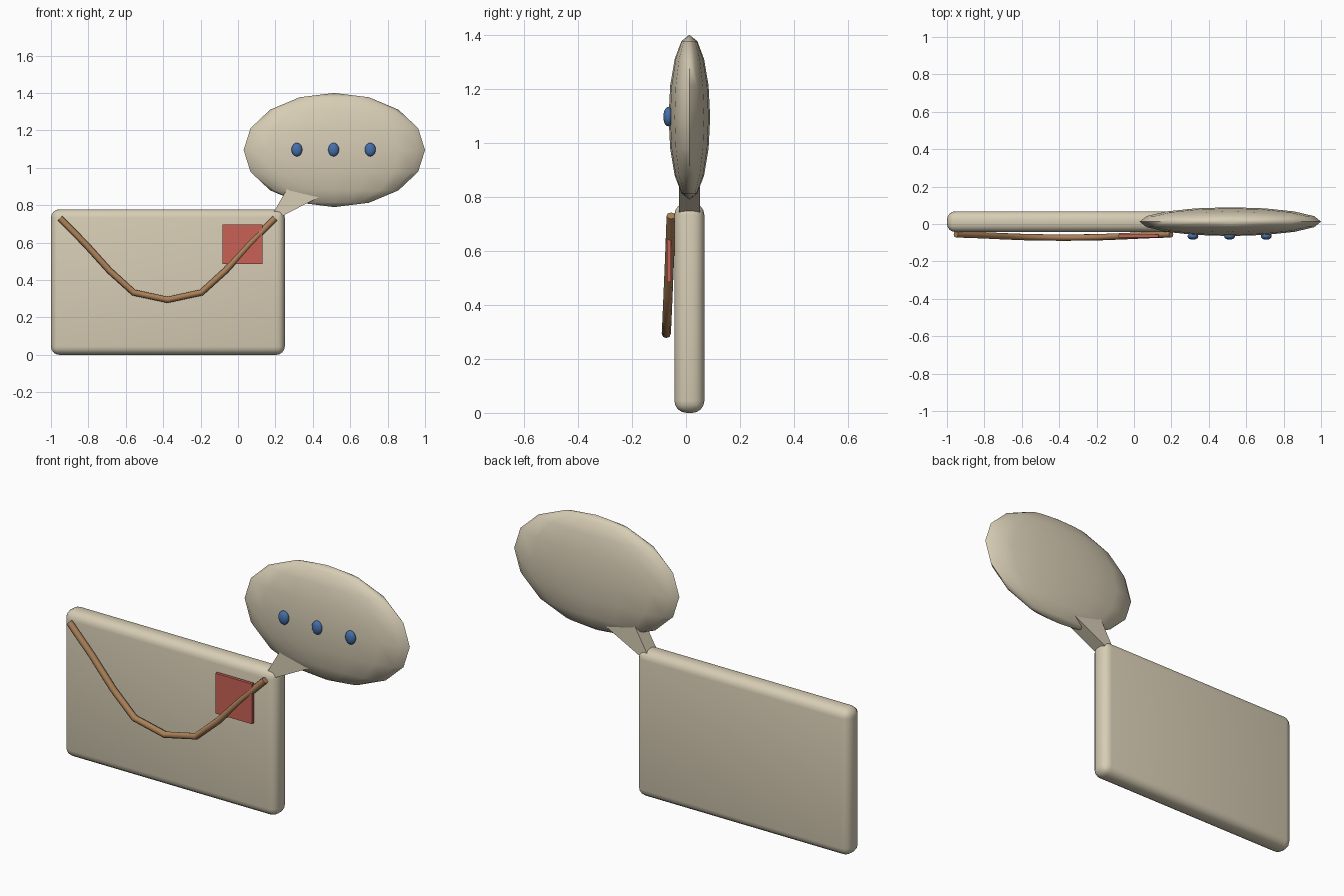
import bpy
import bmesh
from mathutils import Vector

if "Cube" in bpy.data.objects:
    bpy.data.objects.remove(bpy.data.objects["Cube"])


def material(name, rgb):
    m = bpy.data.materials.new(name)
    m.diffuse_color = (*rgb, 1)
    m.use_nodes = True
    m.node_tree.nodes["Principled BSDF"].inputs["Base Color"].default_value = m.diffuse_color
    return m


BEIGE = material("beige", (0.68, 0.61, 0.46))
BROWN = material("rope brown", (0.41, 0.22, 0.10))
RED = material("patch red", (0.58, 0.12, 0.09))
BLUE = material("dot blue", (0.06, 0.16, 0.40))


def finish(name, mat, angle=None):
    ob = bpy.context.object
    ob.name = name
    ob.data.materials.append(mat)
    if angle:
        bpy.ops.object.shade_smooth_by_angle(angle=angle)
    return ob


def box(name, lo, hi, mat, bevel=0):
    lo, hi = Vector(lo), Vector(hi)
    bpy.ops.mesh.primitive_cube_add(size=1, location=(lo + hi) / 2)
    ob = bpy.context.object
    ob.scale = hi - lo
    bpy.ops.object.transform_apply(location=False, rotation=False)
    if bevel:
        mod = ob.modifiers.new("rounded edges", "BEVEL")
        mod.width, mod.segments = bevel, 4
        bpy.ops.object.modifier_apply(modifier=mod.name)
    return finish(name, mat, 0.6 if bevel else None)


def ellipsoid(name, centre, radii, mat, segments, rings):
    bpy.ops.mesh.primitive_uv_sphere_add(segments=segments, ring_count=rings, radius=1, location=centre)
    bpy.context.object.scale = radii
    bpy.ops.object.transform_apply(location=False, rotation=False)
    return finish(name, mat, 1.0)


# Rounded slab and the raised square patch on its front
box("slab", (-1, -0.043, 0), (0.25, 0.068, 0.778), BEIGE, 0.045)
box("square_patch", (-0.083, -0.071, 0.485), (0.131, -0.055, 0.698), RED)

# Speech bubble with three dots
ellipsoid("bubble", (0.515, 0.0125, 1.095), (0.485, 0.077, 0.305), BEIGE, 16, 8)
for i in range(3):
    ellipsoid(f"dot_{i + 1}", (0.315 + 0.196 * i, -0.066, 1.097), (0.029, 0.018, 0.036), BLUE, 16, 10)

# Bubble tail: triangular wedge running from the slab corner into the bubble
bm = bmesh.new()
outline = [(0.155, 0.70), (0.43, 0.842), (0.45, 0.90), (0.28, 0.93), (0.262, 0.887)]
face = bm.faces.new([bm.verts.new((x, -0.026, z)) for x, z in outline])
ext = bmesh.ops.extrude_face_region(bm, geom=[face])
bmesh.ops.translate(bm, vec=(0, 0.078, 0), verts=[v for v in ext["geom"] if isinstance(v, bmesh.types.BMVert)])
bmesh.ops.recalc_face_normals(bm, faces=bm.faces)
mesh = bpy.data.meshes.new("bubble_tail")
bm.to_mesh(mesh)
bm.free()
mesh.materials.append(BEIGE)
bpy.context.collection.objects.link(bpy.data.objects.new("bubble_tail", mesh))

# Hanging rope: half a sagging path, mirrored about its lowest point
half = [(0.575, -0.055, 0.73), (0.438, -0.060, 0.592), (0.310, -0.066, 0.45), (0.181, -0.071, 0.333)]
mid = -0.377
path = ([(mid - x, y, z) for x, y, z in half] + [(mid, -0.073, 0.294)]
        + [(mid + x, y, z) for x, y, z in reversed(half)])
curve = bpy.data.curves.new("rope", "CURVE")
curve.dimensions = "3D"
curve.bevel_depth = 0.017
curve.bevel_resolution = 2
curve.use_fill_caps = True
spline = curve.splines.new("POLY")
spline.points.add(len(path) - 1)
for p, co in zip(spline.points, path):
    p.co = (*co, 1)
rope = bpy.data.objects.new("rope", curve)
bpy.context.collection.objects.link(rope)
bpy.ops.object.select_all(action="DESELECT")
bpy.context.view_layer.objects.active = rope
rope.select_set(True)
bpy.ops.object.convert(target="MESH")
finish("rope", BROWN, 0.9)
